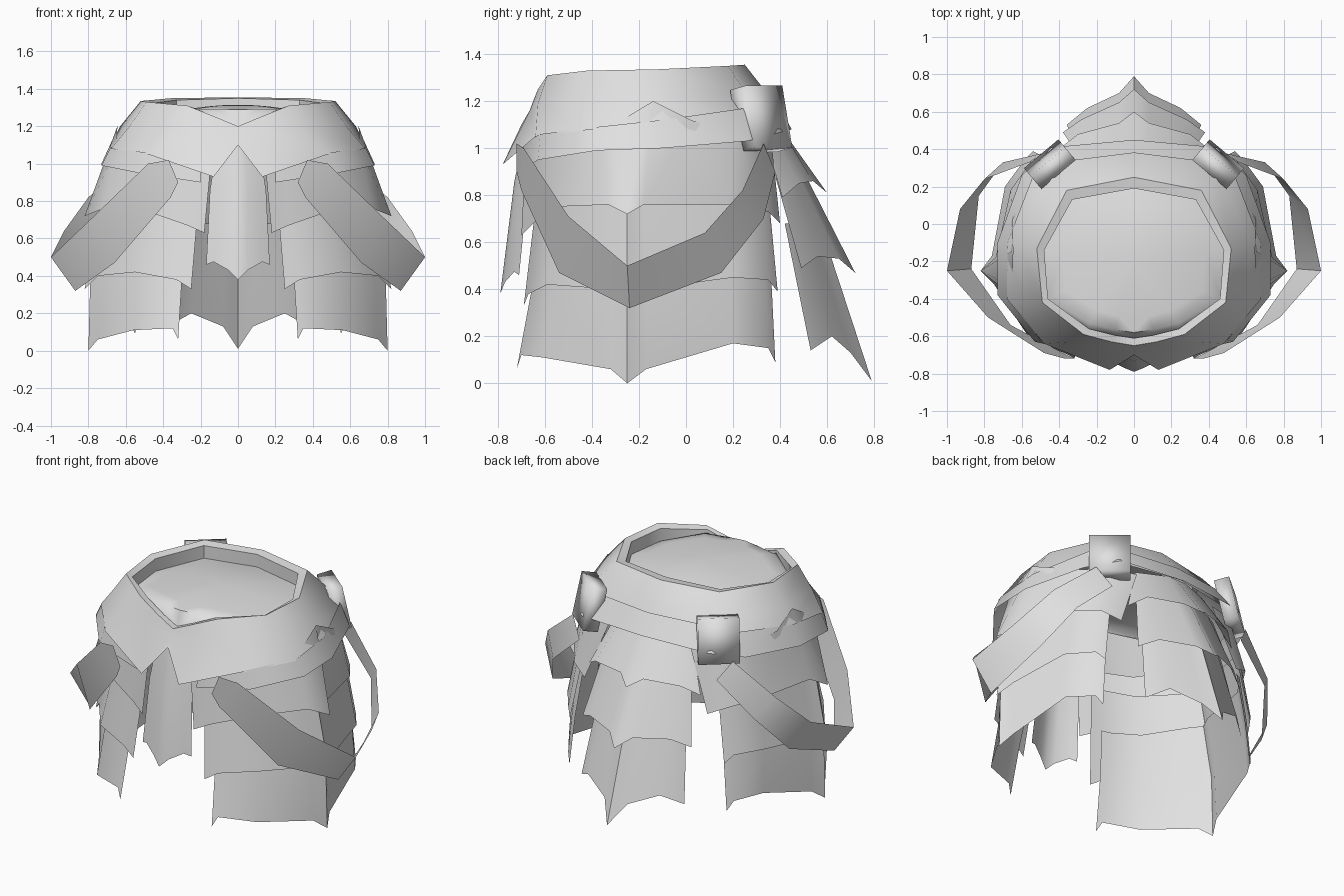
import bpy, bmesh, math
from mathutils import Matrix

grey = bpy.data.materials.new("plain_grey")
grey.diffuse_color = (0.75, 0.75, 0.75, 1)


def finish(bm, name, angle=50):
    me = bpy.data.meshes.new(name)
    bm.to_mesh(me)
    bm.free()
    me.materials.append(grey)
    ob = bpy.data.objects.new(name, me)
    bpy.context.collection.objects.link(ob)
    bpy.ops.object.select_all(action='DESELECT')
    ob.select_set(True)
    bpy.context.view_layer.objects.active = ob
    bpy.ops.object.shade_smooth_by_angle(angle=math.radians(angle))
    return ob


def sheet(name, rows, join=False):
    """Loft rows of points, then mirror; join welds the halves at x = 0."""
    bm = bmesh.new()
    grid = [[bm.verts.new(p) for p in r] for r in rows]
    for a, b in zip(grid, grid[1:]):
        for i in range(len(a) - 1):
            bm.faces.new((a[i], b[i], b[i + 1], a[i + 1]))
    geo = bm.verts[:] + bm.faces[:]
    dup = bmesh.ops.duplicate(bm, geom=geo)["geom"]
    vs = [g for g in dup if isinstance(g, bmesh.types.BMVert)]
    fs = [g for g in dup if isinstance(g, bmesh.types.BMFace)]
    for v in vs:
        v.co.x *= -1
    bmesh.ops.reverse_faces(bm, faces=fs)
    if join:
        bmesh.ops.remove_doubles(bm, verts=bm.verts[:], dist=0.0005)
    return finish(bm, name)


# Waistband: thick rim dipping at the front, flared skirt with a notched front
inner = [(0, -.61, 1.2), (.1, -.595, 1.24), (.24, -.56, 1.3), (.46, -.4, 1.31),
         (.48, -.14, 1.32), (.33, .13, 1.34), (0, .19, 1.35)]
sheet("waistband", [
    [(x, y, z - (.09 if y > -.5 else .02)) for x, y, z in inner],
    inner,
    [(0, -.65, 1.2), (.12, -.63, 1.25), (.27, -.59, 1.31), (.49, -.42, 1.33),
     (.52, -.13, 1.335), (.36, .18, 1.35), (0, .25, 1.355)],
    [(0, -.665, 1.16), (.15, -.66, 1.17), (.33, -.63, 1.19), (.58, -.43, 1.2),
     (.63, -.1, 1.2), (.45, .25, 1.24), (0, .34, 1.24)],
    [(0, -.70, 1.1), (.13, -.78, .93), (.48, -.64, 1.05), (.68, -.4, 1.08),
     (.68, -.1, 1.1), (.54, .29, 1.12), (0, .42, 1.1)],
], join=True)

# Shallow dome closing the waist opening, with an upright lip behind the front dip
edge = [(x, y, z - .08) if y > -.5 else (x, y + .03, 1.29) for x, y, z in inner]
rows = [[(x, y, z - (.09 if y > -.5 else .02)) for x, y, z in inner]]
for k in range(5, -1, -1):
    t = k / 5
    rows.append([(x * t, -.2 + (y + .2) * t, 1.315 + (z - 1.315) * t * t)
                 for x, y, z in edge])
sheet("waist_lining", rows, join=True)

# Belt around the hips
sheet("belt", [
    [(.2, -.69, 1.02), (.5, -.62, 1.06), (.68, -.38, 1.09), (.675, -.1, 1.12),
     (.54, .25, 1.17), (.4, .33, 1.2), (0, .38, 1.2)],
    [(.2, -.7, .9), (.53, -.63, .95), (.73, -.38, .99), (.73, -.1, 1.0),
     (.6, .26, 1.03), (.44, .41, 1.07), (0, .45, 1.08)],
], join=True)

# Loose straps hanging at each side
sheet("side_strap", [
    [(.37, -.72, 1.02), (.48, -.69, 1.0), (.78, -.5, .71), (1, -.25, .5),
     (.93, .08, .64), (.8, .24, .82), (.56, .33, 1.02)],
    [(.32, -.72, .9), (.36, -.7, .82), (.66, -.54, .47), (.87, -.24, .32),
     (.83, .15, .47), (.7, .33, .7), (.48, .38, .9)],
])

# Thigh plates: three overlapping tiers, each with a pointed side ridge
sheet("thigh_plate_upper", [
    [(.14, -.68, 1.05), (.25, -.63, 1.05), (.45, -.54, 1.05), (.65, -.34, 1.08),
     (.645, -.14, 1.2), (.65, .02, 1.12), (.56, .2, 1.06), (.44, .32, 1.06), (.28, .36, 1.06)],
    [(.18, -.70, .63), (.27, -.66, .67), (.5, -.58, .75), (.72, -.33, .76),
     (.82, -.25, .72), (.74, -.18, .76), (.66, .18, .76), (.54, .35, .73), (.43, .4, .68)],
])
sheet("thigh_plate_middle", [
    [(.2, -.62, .92), (.26, -.6, .92), (.46, -.53, .92), (.65, -.33, .92),
     (.7, -.25, .92), (.67, -.18, .92), (.6, .18, .92), (.5, .32, .92), (.45, .34, .92)],
    [(.25, -.69, .33), (.33, -.67, .38), (.55, -.59, .42), (.75, -.32, .4),
     (.82, -.25, .33), (.76, -.17, .4), (.69, .2, .45), (.58, .35, .44), (.54, .39, .39)],
])
sheet("thigh_plate_lower", [
    [(.27, -.61, .66), (.32, -.6, .66), (.5, -.53, .68), (.68, -.31, .7),
     (.73, -.25, .7), (.69, -.17, .7), (.63, .17, .7), (.53, .31, .7), (.48, .34, .7)],
    [(.3, -.66, .38), (.335, -.645, .38), (.535, -.575, .38), (.735, -.315, .38),
     (.79, -.25, .38), (.745, -.17, .38), (.67, .19, .4), (.56, .34, .4), (.52, .365, .4)],
    [(.32, -.72, .06), (.35, -.7, .12), (.56, -.61, .11), (.75, -.32, .06),
     (.8, -.25, 0), (.76, -.17, .06), (.68, .2, .17), (.58, .35, .15), (.55, .38, .09)],
])

# Front tabard with a centre ridge and pointed tip
sheet("front_tabard", [
    [(0, -.665, 1.16), (.04, -.66, 1.13), (.09, -.65, 1.1), (.12, -.65, 1.05)],
    [(0, -.73, .86), (.05, -.72, .86), (.11, -.69, .86), (.15, -.67, .86)],
    [(0, -.79, .38), (.05, -.77, .43), (.13, -.73, .475), (.17, -.71, .46)],
], join=True)

# Tail plates: three overlapping pointed tiers at the back
sheet("tail_plate_upper", [
    [(0, .38, 1.12), (.06, .38, 1.12), (.2, .35, 1.1), (.26, .32, 1.1)],
    [(0, .6, .81), (.08, .54, .86), (.3, .48, .85), (.39, .41, .79)],
], join=True)
sheet("tail_plate_middle", [
    [(0, .47, .96), (.07, .44, .96), (.22, .4, .95), (.29, .36, .95)],
    [(0, .72, .47), (.08, .65, .53), (.28, .56, .54), (.38, .49, .49)],
], join=True)
sheet("tail_plate_lower", [
    [(0, .57, .68), (.07, .53, .68), (.23, .47, .68), (.3, .42, .68)],
    [(0, .79, .01), (.08, .7, .13), (.25, .62, .2), (.36, .53, .14)],
], join=True)

# Softly shaded block buckles on the back of the belt
for side, label in ((1, "right"), (-1, "left")):
    bm = bmesh.new()
    bmesh.ops.create_cube(bm, size=1)
    bm.transform(Matrix.Translation((.45 * side, .32, 1.125))
                 @ Matrix.Rotation(math.radians(-40 * side), 4, 'Z')
                 @ Matrix.Rotation(math.radians(12), 4, 'X')
                 @ Matrix.Diagonal((.24, .09, .27, 1)))
    finish(bm, "buckle_" + label, 95)
